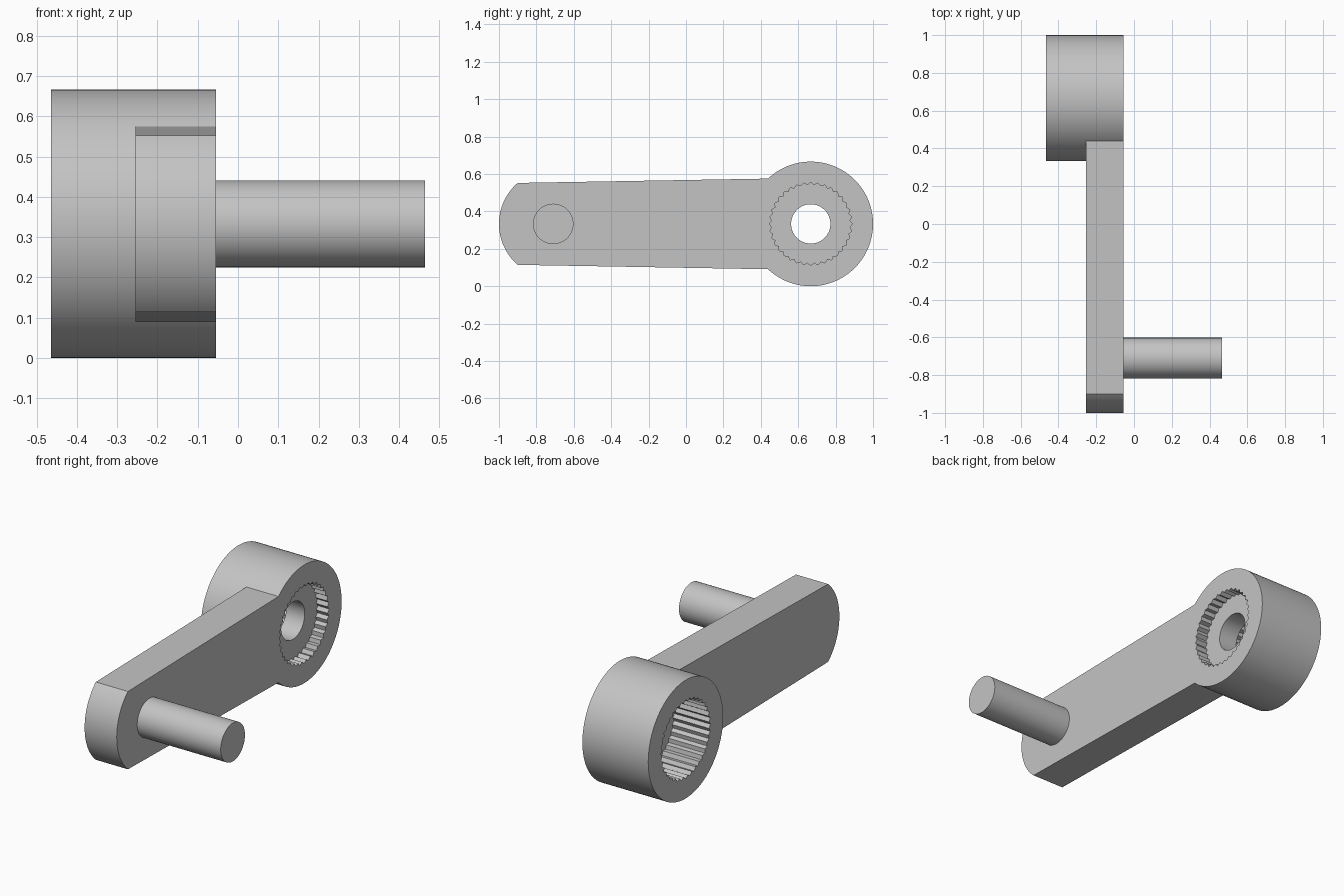
import bpy
import bmesh
from math import sin, cos, pi, asin, sqrt, radians

if "Cube" in bpy.data.objects:
    bpy.data.objects.remove(bpy.data.objects["Cube"], do_unlink=True)

# One plain grey finish for everything
grey = bpy.data.materials.new("plain_grey")
grey.use_nodes = True
COLOUR = (0.55, 0.55, 0.55, 1)
grey.diffuse_color = COLOUR
grey.node_tree.nodes["Principled BSDF"].inputs["Base Color"].default_value = COLOUR

MID_Z = 0.333
HUB_Y, HUB_R = 0.667, 0.333
PIN_Y, PIN_R = -0.71, 0.108
BACK, ARM_BACK, FACE, TIP = -0.465, -0.255, -0.055, 0.465
TEETH, STEPS = 36, 4
COUNT = TEETH * STEPS


def arc(cy, radius, start, end, steps):
    """Points on an arc in the side plane, end included."""
    angles = [start + (end - start) * i / steps for i in range(steps + 1)]
    return [(cy + radius * cos(a), MID_Z + radius * sin(a)) for a in angles]


def finish(name, bm):
    bmesh.ops.recalc_face_normals(bm, faces=bm.faces)
    mesh = bpy.data.meshes.new(name)
    bm.to_mesh(mesh)
    bm.free()
    mesh.materials.append(grey)
    obj = bpy.data.objects.new(name, mesh)
    bpy.context.collection.objects.link(obj)
    bpy.ops.object.select_all(action="DESELECT")
    obj.select_set(True)
    bpy.context.view_layer.objects.active = obj
    bpy.ops.object.shade_smooth_by_angle(angle=radians(25))
    return obj


def bridge(bm, a, b):
    for i in range(len(a)):
        j = (i + 1) % len(a)
        bm.faces.new((a[i], a[j], b[j], b[i]))


def prism(name, outline, x0, x1):
    """Extrude a side outline across x."""
    bm = bmesh.new()
    near, far = [[bm.verts.new((x, y, z)) for y, z in outline] for x in (x0, x1)]
    bm.faces.new(near)
    bm.faces.new(far)
    bridge(bm, near, far)
    return finish(name, bm)


# Hub: outer wall, toothed recess on both sides, thin web with a round hole
def outer(i):
    return HUB_R


def toothed(i):
    return 0.215 + 0.007 * cos(2 * pi * i / STEPS)


def hole(i):
    return 0.105


WEB_BACK, WEB_FACE = -0.24, -0.125
sections = [(outer, BACK), (outer, FACE), (toothed, FACE), (toothed, WEB_FACE),
            (hole, WEB_FACE), (hole, WEB_BACK), (toothed, WEB_BACK), (toothed, BACK)]
bm = bmesh.new()
rings = []
for radius, x in sections:
    ring = []
    for i in range(COUNT):
        a = 2 * pi * i / COUNT
        ring.append(bm.verts.new((x, HUB_Y + radius(i) * cos(a), MID_Z + radius(i) * sin(a))))
    rings.append(ring)
for k, ring in enumerate(rings):
    bridge(bm, ring, rings[(k + 1) % len(rings)])
finish("hub", bm)

# Arm: rounded free end, slight taper, other end hugging the hub wall
END_R, END_HALF, ROOT_HALF = 0.29, 0.219, 0.243
end_a = asin(END_HALF / END_R)
root_a = asin(ROOT_HALF / HUB_R)
outline = arc(PIN_Y, END_R, pi - end_a, pi + end_a, 32)
outline += arc(HUB_Y, HUB_R - 0.001, pi + root_a, pi - root_a, 32)
prism("arm", outline, ARM_BACK, FACE)

# Round handle pin
prism("handle_pin", arc(PIN_Y, PIN_R, 0, 2 * pi, 64)[:-1], FACE, TIP)
